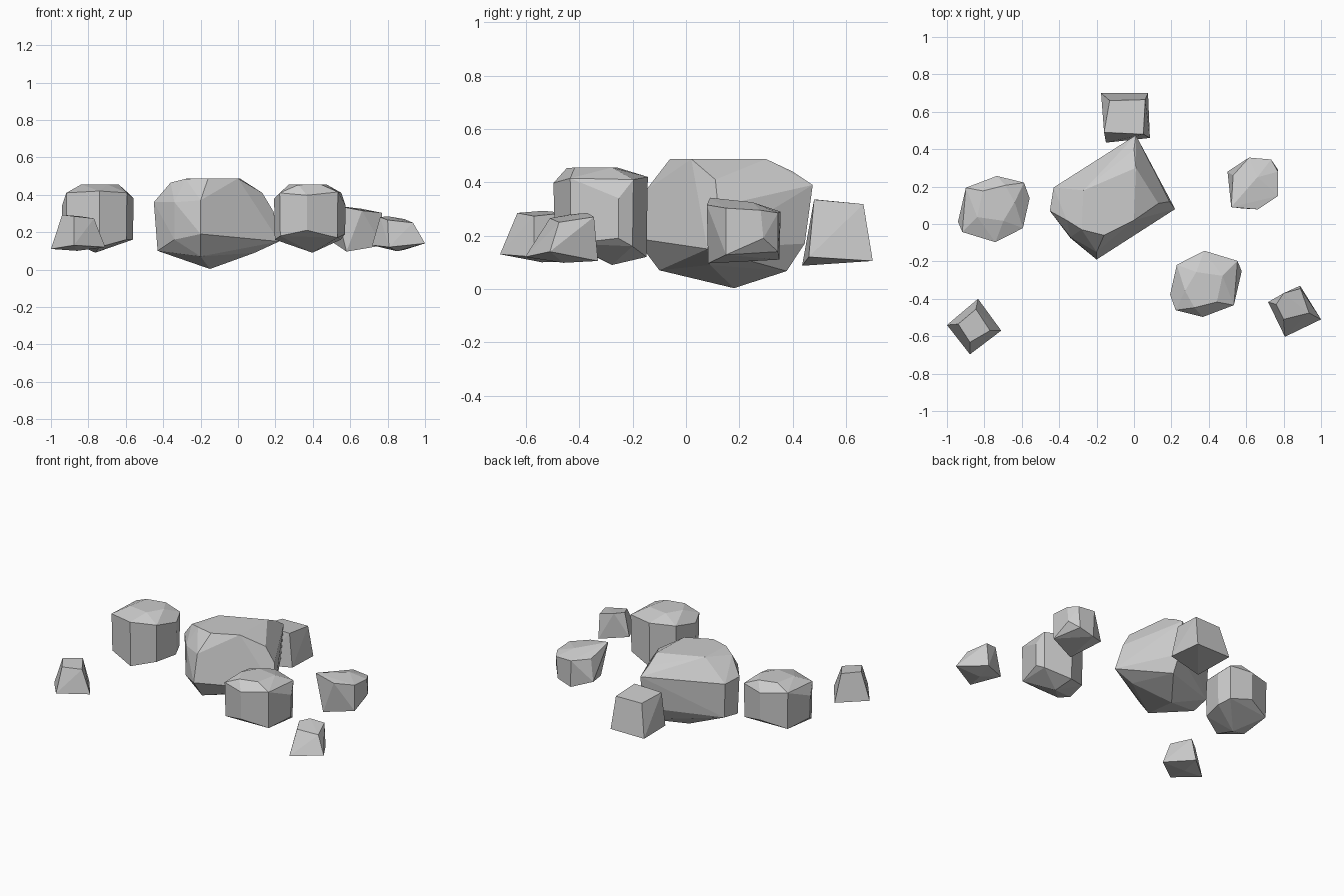
import bpy, bmesh, math
from mathutils import Matrix


def rock(name, pts, loc=(0, 0, 0), turn=0.0):
    """Faceted stone: convex hull around a handful of corner points."""
    bm = bmesh.new()
    for p in pts:
        bm.verts.new(p)
    res = bmesh.ops.convex_hull(bm, input=bm.verts)
    loose = {e for e in res["geom_interior"] + res["geom_unused"]
             if isinstance(e, bmesh.types.BMVert)}
    bmesh.ops.delete(bm, geom=list(loose), context='VERTS')
    bmesh.ops.dissolve_limit(bm, angle_limit=0.06, verts=bm.verts, edges=bm.edges)
    bm.transform(Matrix.Translation(loc) @ Matrix.Rotation(turn, 4, 'Z'))
    bmesh.ops.recalc_face_normals(bm, faces=bm.faces)
    me = bpy.data.meshes.new(name)
    bm.to_mesh(me)
    bm.free()
    ob = bpy.data.objects.new(name, me)
    bpy.context.collection.objects.link(ob)
    return ob


# Large central boulder
rock("large_boulder", [
    (-.28, -.03, .485), (-.16, -.06, .487), (0, .02, .487), (.01, .30, .487), (-.27, .18, .487),
    (-.36, .02, .465), (.01, .475, .39), (0, .40, .44), (.13, .11, .41), (.19, .12, .31),
    (-.20, -.15, .37), (-.45, .07, .36), (-.43, .195, .35), (-.34, -.07, .36),
    (.22, .08, .15), (-.20, -.19, .19), (-.34, -.075, .16), (.01, .445, .17),
    (-.43, .06, .10), (-.42, .19, .12),
    (-.15, .18, .003), (.09, .09, .09), (0, .377, .067), (-.20, -.10, .07), (-.34, .10, .08),
])

# Two medium boulders: same stone, turned half round (x, y, low z, high z)
ring = [(-.015, -.18, .21, .397), (-.16, -.144, .18, .41), (-.19, -.061, .16, .38),
        (-.154, .099, .16, .41), (-.007, .174, .12, .42), (.17, .12, .16, .41),
        (.193, .065, .19, .34), (.151, -.117, .17, .415)]
medium = [(x, y, hi) for x, y, lo, hi in ring] + [(x * .98, y * .97, lo) for x, y, lo, hi in ring]
medium += [(-.11, -.04, .455), (-.05, .06, .455), (.09, .04, .455),
           (.06, -.10, .455), (-.06, -.13, .453), (.015, .04, .09)]
rock("medium_boulder_front", medium, (.383, -.317, 0))
rock("medium_boulder_left", medium, (-.748, .077, 0), math.pi)

# Small blocky stone on the right
rock("small_stone_right", [
    (.52, .09, .342), (.663, .078, .315), (.77, .15, .303), (.77, .28, .295), (.733, .345, .285),
    (.615, .355, .29), (.66, .25, .325), (.53, .26, .29),
    (.58, .083, .096), (.77, .15, .128), (.77, .29, .19), (.72, .345, .14),
    (.62, .35, .11), (.50, .28, .15)])

# Small tapered stones
rock("tapered_stone_back", [
    (-.176, .70, .105), (.075, .70, .105), (.085, .46, .12), (-.15, .435, .087),
    (-.13, .66, .318), (.06, .665, .318), (.05, .48, .335), (-.16, .49, .335)])
rock("tapered_stone_left", [
    (-.834, -.40, .105), (-.71, -.57, .12), (-.877, -.697, .13), (-1, -.54, .11),
    (-.845, -.455, .285), (-.77, -.57, .273), (-.877, -.632, .285), (-.94, -.535, .293),
    (-.86, -.54, .10)])
rock("tapered_stone_right", [
    (.888, -.33, .105), (1, -.51, .14), (.807, -.603, .12), (.717, -.417, .13),
    (.80, -.37, .285), (.89, -.345, .27), (.936, -.476, .25), (.80, -.51, .265), (.76, -.43, .28),
    (.85, -.46, .098)])
